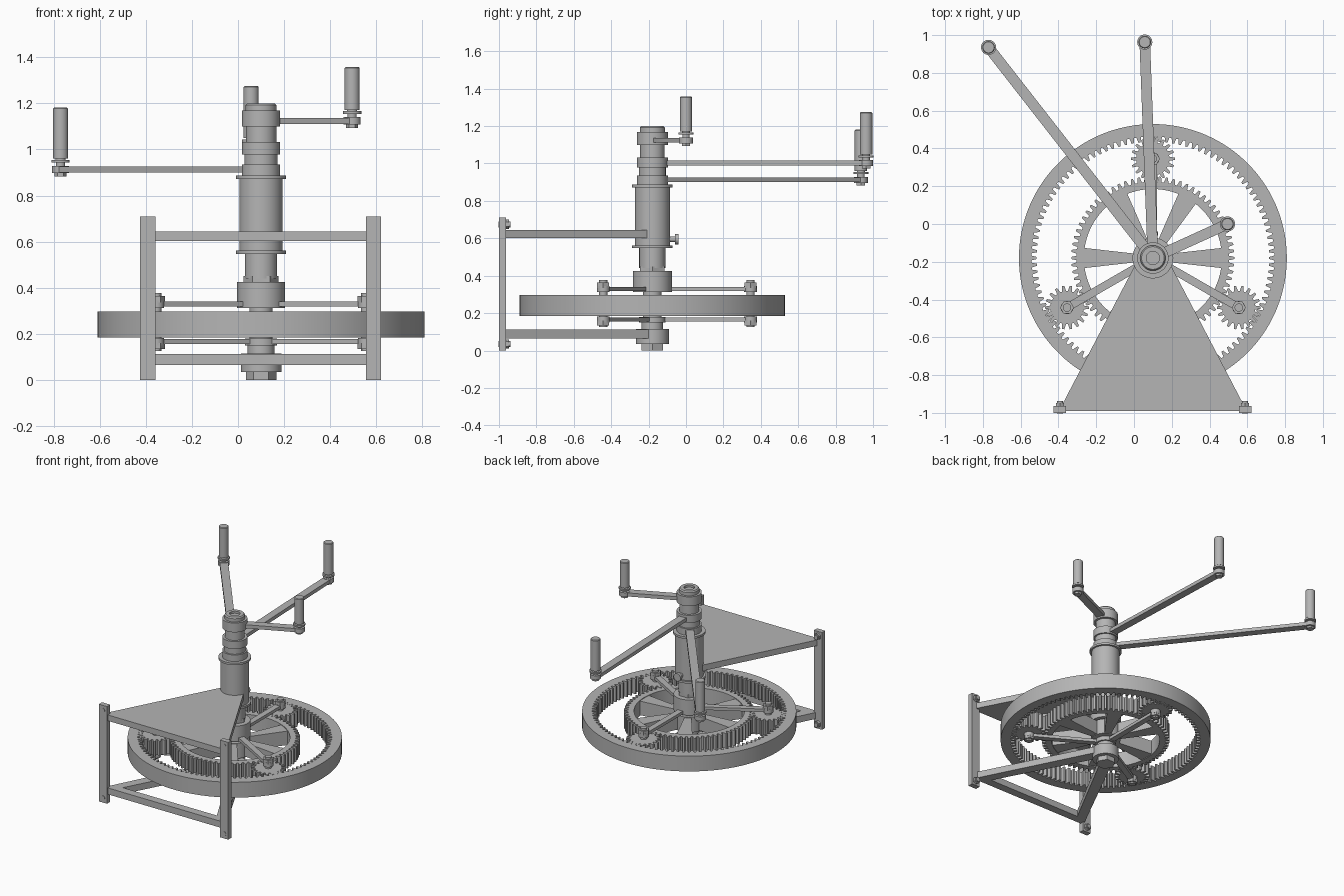
import bpy, bmesh
from math import cos, sin, pi, radians, hypot
from mathutils import Matrix, Vector

cube = bpy.data.objects.get("Cube")
if cube:
    bpy.data.objects.remove(cube, do_unlink=True)

metal = bpy.data.materials.new("grey metal")
metal.use_nodes = True
GREY = (0.46, 0.46, 0.46, 1)
metal.diffuse_color = GREY
metal.node_tree.nodes["Principled BSDF"].inputs["Base Color"].default_value = GREY

AX, AY = 0.1, -0.18          # main axis
GEAR_Z = (0.185, 0.297)      # gear train height
made = []


def finish(name, bm):
    bmesh.ops.recalc_face_normals(bm, faces=bm.faces)
    mesh = bpy.data.meshes.new(name)
    bm.to_mesh(mesh)
    bm.free()
    mesh.materials.append(metal)
    ob = bpy.data.objects.new(name, mesh)
    bpy.context.collection.objects.link(ob)
    made.append(ob)
    return ob


def prism(name, pts, z0, z1):
    bm = bmesh.new()
    face = bm.faces.new([bm.verts.new((x, y, z0)) for x, y in pts])
    top = bmesh.ops.extrude_face_region(bm, geom=[face])["geom"]
    verts = [g for g in top if isinstance(g, bmesh.types.BMVert)]
    bmesh.ops.translate(bm, verts=verts, vec=(0, 0, z1 - z0))
    return finish(name, bm)


def hollow(name, outer, inner, z0, z1):
    """Prism between two outlines with equal point counts."""
    bm = bmesh.new()
    loops = [[bm.verts.new((x, y, z)) for x, y in pts]
             for pts, z in ((outer, z0), (outer, z1), (inner, z1), (inner, z0))]
    n = len(outer)
    for k in range(4):
        a, b = loops[k], loops[(k + 1) % 4]
        for i in range(n):
            j = (i + 1) % n
            bm.faces.new((a[i], a[j], b[j], b[i]))
    return finish(name, bm)


def lathe(name, x, y, profile, sides=48):
    """Revolve (radius, z) points; both ends are capped."""
    bm = bmesh.new()
    rings = [[bm.verts.new((x + r * cos(2 * pi * i / sides), y + r * sin(2 * pi * i / sides), z))
              for i in range(sides)] for r, z in profile]
    for a, b in zip(rings, rings[1:]):
        for i in range(sides):
            j = (i + 1) % sides
            bm.faces.new((a[i], a[j], b[j], b[i]))
    bm.faces.new(rings[0])
    bm.faces.new(rings[-1])
    return finish(name, bm)


def drum(name, x, y, r, z0, z1, sides=32):
    return lathe(name, x, y, [(r, z0), (r, z1)], sides)


def drum_y(name, x, z, r, y0, y1, sides=24):
    """Cylinder lying along y."""
    bm = bmesh.new()
    place = Matrix.Translation((x, (y0 + y1) / 2, z)) @ Matrix.Rotation(pi / 2, 4, "X")
    bmesh.ops.create_cone(bm, cap_ends=True, segments=sides, radius1=r, radius2=r,
                          depth=y1 - y0, matrix=place)
    return finish(name, bm)


def box(name, x0, x1, y0, y1, z0, z1):
    return prism(name, [(x0, y0), (x1, y0), (x1, y1), (x0, y1)], z0, z1)


def bar(name, p, q, w, z0, z1):
    """Flat bar from p to q."""
    p, q = Vector(p), Vector(q)
    side = (q - p).orthogonal().normalized() * w / 2
    return prism(name, [p + side, p - side, q - side, q + side], z0, z1)


def polar(r, a, cx=AX, cy=AY):
    return (cx + r * cos(a), cy + r * sin(a))


def gear_outline(teeth, tip, root, phase=0, cx=AX, cy=AY):
    """Four points per tooth; one tooth is centred on the phase angle."""
    step = 2 * pi / teeth
    shape = ((-0.34, root), (-0.15, tip), (0.15, tip), (0.34, root))
    return [polar(r, phase + (i + f) * step, cx, cy) for i in range(teeth) for f, r in shape]


def matching_circle(pts, r, cx=AX, cy=AY):
    """Circle with one point at the angle of each outline point."""
    out = []
    for x, y in pts:
        d = hypot(x - cx, y - cy)
        out.append((cx + (x - cx) * r / d, cy + (y - cy) * r / d))
    return out


# Ring gear with inward teeth
teeth = gear_outline(108, 0.615, 0.643)
hollow("ring_gear", matching_circle(teeth, 0.709), teeth, *GEAR_Z)

# Sun gear: toothed rim, six tapered spokes, hub
teeth = gear_outline(72, 0.432, 0.404)
hollow("sun_rim", teeth, matching_circle(teeth, 0.365), *GEAR_Z)
for i in range(6):
    a = i * pi / 3
    prism(f"sun_spoke_{i}", [polar(0.09, a - 0.25), polar(0.37, a - 0.145),
                             polar(0.37, a + 0.145), polar(0.09, a + 0.25)], 0.19, 0.292)
drum("sun_hub", AX, AY, 0.1, *GEAR_Z)

# Three planet gears with carrier arms above and below
for i, deg in enumerate((90, 210, 330)):
    a = radians(deg)
    px, py = polar(0.525, a)
    teeth = gear_outline(18, 0.116, 0.088, a + pi + radians(10), px, py)
    hollow(f"planet_gear_{i}", teeth, matching_circle(teeth, 0.02, px, py), *GEAR_Z)
    lathe(f"planet_pin_{i}", px, py, [(0.022, 0.125), (0.022, 0.378)], 24)
    for side, z0, z1, n0, n1 in (("upper", 0.318, 0.34, 0.335, 0.365),
                                 ("lower", 0.155, 0.177, 0.135, 0.16)):
        bar(f"{side}_carrier_arm_{i}", (AX, AY), (px, py), 0.042, z0, z1)
        drum(f"{side}_arm_eye_{i}", px, py, 0.034, z0 - 0.005, z1 + 0.005, 24)
        drum(f"{side}_pin_nut_{i}", px, py, 0.037, n0, n1, 6)

# Central shafts, from the bottom up
lathe("lower_shaft", AX, AY, [(0.05, 0.03), (0.05, 0.035), (0.088, 0.035), (0.088, 0.115),
                              (0.058, 0.115), (0.058, 0.15), (0.07, 0.15), (0.07, 0.18),
                              (0.05, 0.18), (0.05, 0.32)])
drum("bottom_nut", AX, AY, 0.066, 0, 0.036, 6)
drum("carrier_hub", AX, AY, 0.104, 0.312, 0.425, 48)
drum("carrier_nut", AX, AY, 0.076, 0.42, 0.45, 6)
lathe("sleeve", AX, AY, [(0.07, 0.44), (0.07, 0.547), (0.108, 0.547), (0.108, 0.562),
                         (0.094, 0.562), (0.094, 0.872), (0.108, 0.872), (0.108, 0.887),
                         (0.07, 0.887)])
lathe("crank_shafts", AX, AY, [(0.083, 0.885), (0.083, 0.935), (0.072, 0.935), (0.072, 0.978),
                               (0.083, 0.978), (0.083, 1.033), (0.066, 1.033), (0.066, 1.1),
                               (0.083, 1.1), (0.083, 1.168), (0.067, 1.168), (0.067, 1.192),
                               (0.06, 1.2), (0.035, 1.2), (0.035, 1.185)])
drum_y("thumb_screw_stem", AX, 0.595, 0.015, -0.1, -0.06)
drum_y("thumb_screw_head", AX, 0.595, 0.028, -0.06, -0.04)

# Three cranks with upright grips
for name, hx, hy, z, grip in (("low", -0.77, 0.935, 0.913, 0.22),
                              ("middle", 0.057, 0.963, 1.002, 0.225),
                              ("high", 0.495, 0.0, 1.124, 0.185)):
    bar(f"{name}_crank_arm", (AX, AY), (hx, hy), 0.056, z - 0.013, z + 0.013)
    drum(f"{name}_crank_eye", hx, hy, 0.037, z - 0.016, z + 0.016)
    drum(f"{name}_crank_nut", hx, hy, 0.026, z - 0.03, z - 0.01, 6)
    lathe(f"{name}_grip", hx, hy, [(0.02, z), (0.02, z + 0.03), (0.04, z + 0.03),
                                   (0.04, z + 0.042), (0.022, z + 0.042), (0.022, z + 0.047),
                                   (0.033, z + 0.047), (0.033, z + 0.044 + grip),
                                   (0.029, z + 0.048 + grip)], 32)

# Stand: solid upper plate, open lower frame
prism("upper_plate", [(-0.385, -0.966), (-0.36, -0.99), (0.56, -0.99), (0.585, -0.966),
                      (0.185, -0.2), (0.015, -0.2)], 0.602, 0.645)
hollow("lower_frame",
       [(-0.385, -0.99), (0.585, -0.99), (0.185, -0.2), (0.015, -0.2)],
       [(-0.28, -0.93), (0.48, -0.93), (0.125, -0.26), (0.075, -0.26)], 0.065, 0.112)

# Posts with a bolt at each end
for name, x in (("right", -0.392), ("left", 0.588)):
    box(f"{name}_post", x - 0.033, x + 0.033, -1, -0.963, 0, 0.71)
    for end, z in (("bottom", 0.035), ("top", 0.675)):
        drum_y(f"{name}_{end}_bolt", x, z, 0.016, -1.003, -0.938)
        drum_y(f"{name}_{end}_nut", x, z, 0.025, -0.965, -0.947, 6)

# Smooth the round surfaces, keep edges sharp
bpy.ops.object.select_all(action="DESELECT")
for ob in made:
    ob.select_set(True)
bpy.context.view_layer.objects.active = made[0]
bpy.ops.object.shade_smooth_by_angle(angle=radians(25))
